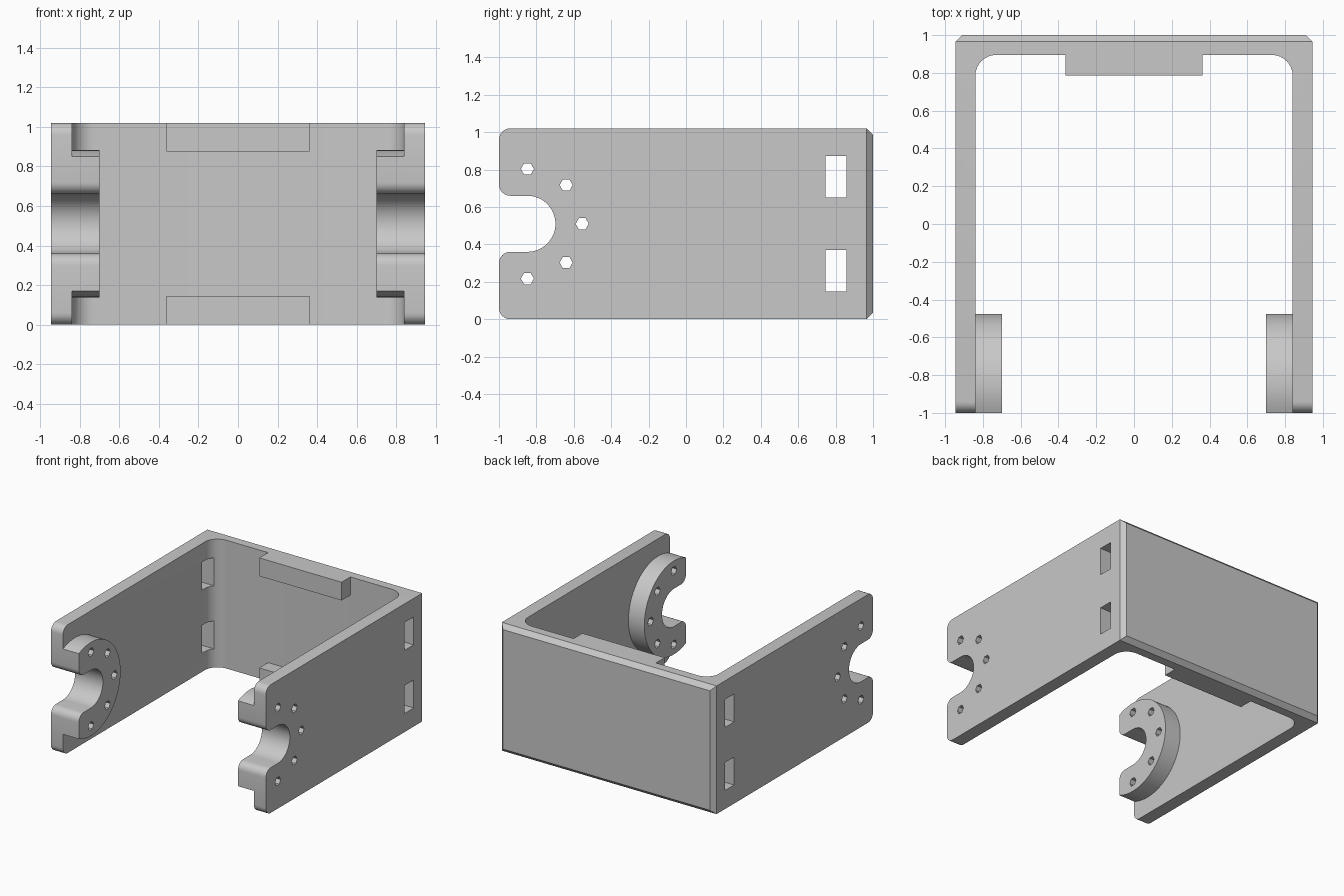
import bpy, bmesh
from math import sin, cos, radians, sqrt, atan2, degrees

if "Cube" in bpy.data.objects:
    bpy.data.objects.remove(bpy.data.objects["Cube"])

W, T, H, R = 0.945, 0.105, 1.02, 0.06   # half width, wall, height, corner radius
MID = H / 2
BACK = 0.895                            # inner face of the back wall
HUB_Y, HUB_R, SLOT_R, HOLE_RING = -0.848, 0.372, 0.15, 0.293

grey = bpy.data.materials.new("plain grey")
grey.use_nodes = True
grey.diffuse_color = (0.58, 0.58, 0.58, 1)
grey.node_tree.nodes["Principled BSDF"].inputs["Base Color"].default_value = grey.diffuse_color


def arc(cx, cy, r, start, end, n):
    """Points on an arc, angles in degrees."""
    angles = [radians(start + (end - start) * i / n) for i in range(n + 1)]
    return [(cx + r * cos(a), cy + r * sin(a)) for a in angles]


def make_object(name, bm):
    bmesh.ops.recalc_face_normals(bm, faces=bm.faces)
    mesh = bpy.data.meshes.new(name)
    bm.to_mesh(mesh)
    bm.free()
    mesh.materials.append(grey)
    obj = bpy.data.objects.new(name, mesh)
    bpy.context.collection.objects.link(obj)
    return obj


def prism(points, axis, low, high):
    """Extrude a profile: (x, y) along z, or (y, z) along x."""
    bm = bmesh.new()
    place = (lambda p: (low, *p)) if axis == "x" else (lambda p: (*p, low))
    face = bm.faces.new([bm.verts.new(place(p)) for p in points])
    moved = bmesh.ops.extrude_face_region(bm, geom=[face])["geom"]
    step = (high - low, 0, 0) if axis == "x" else (0, 0, high - low)
    bmesh.ops.translate(bm, vec=step, verts=[v for v in moved if isinstance(v, bmesh.types.BMVert)])
    bmesh.ops.recalc_face_normals(bm, faces=bm.faces)
    return bm


def box(y0, y1, z0, z1):
    return [(y0, z0), (y1, z0), (y1, z1), (y0, z1)]


# U-shaped frame with filleted inner corners
inner, fillet = W - T, 0.11
outline = [(-W, -1), (-W, 1), (W, 1), (W, -1), (inner, -1)]
outline += arc(inner - fillet, BACK - fillet, fillet, 0, 90, 8)
outline += arc(fillet - inner, BACK - fillet, fillet, 90, 180, 8)
outline += [(-inner, -1)]
bm = prism(outline, "z", 0, H)


def edges_where(test):
    return [e for e in bm.edges if all(test(v.co) for v in e.verts)]


# Chamfered rim of the back, rounded corners of the arm ends
bmesh.ops.bevel(bm, geom=edges_where(lambda c: c.y > 0.999), offset=0.035,
                segments=1, affect='EDGES')
tips = [e for e in edges_where(lambda c: c.y < -0.999)
        if abs(e.verts[0].co.z - e.verts[1].co.z) < 0.001]
bmesh.ops.bevel(bm, geom=tips, offset=R, segments=6, profile=0.5, affect='EDGES')
frame = make_object("bracket_frame", bm)

# Round hubs on the inner faces, cut off flush with the arm ends
reach = degrees(atan2(sqrt(HUB_R ** 2 - (1 + HUB_Y) ** 2), -1 - HUB_Y))
hubs = []
for name, side in (("right_hub", -1), ("left_hub", 1)):
    low, high = sorted((side * 0.70, side * inner))
    hubs.append(make_object(name, prism(arc(HUB_Y, MID, HUB_R, -reach, reach, 48), "x", low, high)))

# Ledges along the top and bottom of the back wall
ledges = [make_object(name, prism(box(0.785, BACK, z0, z1), "x", -0.362, 0.362))
          for name, z0, z1 in (("lower_ledge", 0, 0.145), ("upper_ledge", H - 0.145, H))]

# Cutters: flared axle slot, ring of screw holes, strap windows
slot = arc(HUB_Y, MID, SLOT_R, -90, 90, 24)
slot += arc(R - 1, MID + SLOT_R + R, R, 270, 180, 6)
slot += [(-1.2, MID + SLOT_R + R), (-1.2, MID - SLOT_R - R)]
slot += arc(R - 1, MID - SLOT_R - R, R, 180, 90, 6)
profiles = [slot]
for angle in range(-90, 91, 45):
    a = radians(angle)
    y, z = HUB_Y + HOLE_RING * cos(a), MID + HOLE_RING * sin(a)
    profiles.append(arc(y, z, 0.035, 0, 300, 5))
profiles += [box(0.745, 0.858, 0.148, 0.37), box(0.745, 0.858, H - 0.37, H - 0.148)]
cutters = [make_object("cutter", prism(p, "x", -1.2, 1.2)) for p in profiles]

# Cut each part, then bake the result
for obj in [frame] + hubs:
    for cutter in (cutters if obj is frame else cutters[:-2]):
        mod = obj.modifiers.new("cut", 'BOOLEAN')
        mod.operation, mod.solver, mod.object = 'DIFFERENCE', 'EXACT', cutter
    baked = bpy.data.meshes.new_from_object(
        obj.evaluated_get(bpy.context.evaluated_depsgraph_get()))
    obj.modifiers.clear()
    obj.data = baked
for cutter in cutters:
    bpy.data.objects.remove(cutter)

# Smooth the curves, keep the corners crisp
bpy.ops.object.select_all(action='DESELECT')
for obj in [frame] + hubs + ledges:
    obj.select_set(True)
bpy.context.view_layer.objects.active = frame
bpy.ops.object.shade_smooth_by_angle(angle=radians(25))
